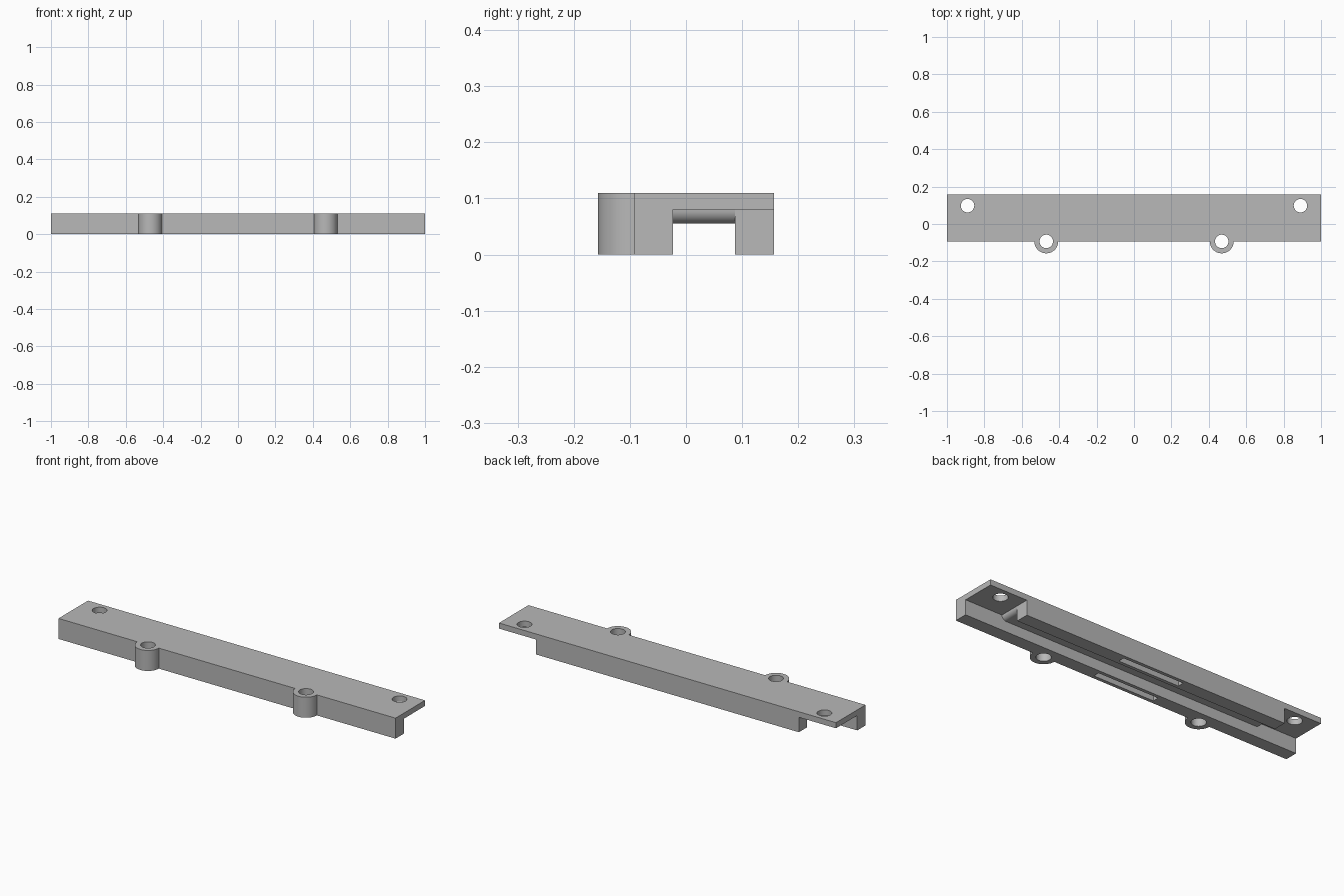
import bpy, bmesh, math
from mathutils import Vector

cube = bpy.data.objects.get("Cube")
if cube:
    bpy.data.objects.remove(cube, do_unlink=True)

grey = bpy.data.materials.new("matt grey")
grey.use_nodes = True
grey.diffuse_color = (0.48, 0.48, 0.48, 1)
grey.node_tree.nodes["Principled BSDF"].inputs["Base Color"].default_value = (0.48, 0.48, 0.48, 1)

HEIGHT, FRONT, BACK = 0.11, -0.093, 0.157
IN_FRONT, IN_BACK = -0.023, 0.087       # channel walls
PLATE, ROOF, END = 0.08, 0.055, 0.78    # end underside, channel roof, end of core
POST_X, POST_R, HOLE_R = 0.469, 0.064, 0.036


def prism(name, points, direction):
    """Solid made by sweeping a planar outline along a vector."""
    bm = bmesh.new()
    face = bm.faces.new([bm.verts.new(p) for p in points])
    swept = bmesh.ops.extrude_face_region(bm, geom=[face])["geom"]
    verts = [g for g in swept if isinstance(g, bmesh.types.BMVert)]
    bmesh.ops.translate(bm, verts=verts, vec=Vector(direction))
    bmesh.ops.recalc_face_normals(bm, faces=bm.faces)
    mesh = bpy.data.meshes.new(name)
    bm.to_mesh(mesh)
    bm.free()
    mesh.materials.append(grey)
    obj = bpy.data.objects.new(name, mesh)
    bpy.context.collection.objects.link(obj)
    return obj


def box(name, x0, x1, y0, y1, z0, z1):
    outline = [(x0, y0, z0), (x1, y0, z0), (x1, y1, z0), (x0, y1, z0)]
    return prism(name, outline, (0, 0, z1 - z0))


def cylinder(name, x, y, r, z0, z1, sides=48):
    turn = 2 * math.pi / sides
    outline = [(x + r * math.cos(turn * (i + 0.5)), y + r * math.sin(turn * (i + 0.5)), z0)
               for i in range(sides)]
    return prism(name, outline, (0, 0, z1 - z0))


def combine(target, tool, operation):
    mod = target.modifiers.new(tool.name, 'BOOLEAN')
    mod.operation, mod.solver, mod.object = operation, 'EXACT', tool
    bpy.context.view_layer.objects.active = target
    bpy.ops.object.modifier_apply(modifier=mod.name)
    bpy.data.objects.remove(tool, do_unlink=True)


# Main bar with two round posts on the front
bracket = box("mounting_bar", -1, 1, FRONT, BACK, 0, HEIGHT)
for side in (-1, 1):
    combine(bracket, cylinder("post", side * POST_X, FRONT, POST_R, 0, HEIGHT), 'UNION')

# Lengthwise channel, its roof rounding up towards both ends
radius = PLATE - ROOF
curve = [(END - radius + radius * math.sin(a), PLATE - radius * math.cos(a))
         for a in (math.pi / 2 * i / 10 for i in range(11))]
half = curve + [(1.1, PLATE), (1.1, -0.1)]
profile = half + [(-x, z) for x, z in reversed(half)]
channel = prism("channel_cutter", [(x, IN_FRONT, z) for x, z in profile],
                (0, IN_BACK - IN_FRONT, 0))
combine(bracket, channel, 'DIFFERENCE')

# Open back corners, leaving only the plate, and the screw holes
for side in (-1, 1):
    x0, x1 = sorted((side * END, side * 1.1))
    combine(bracket, box("corner_cutter", x0, x1, IN_BACK, 0.3, -0.1, PLATE), 'DIFFERENCE')
    for x, y in ((0.89, 0.098), (POST_X, FRONT)):
        combine(bracket, cylinder("hole_cutter", side * x, y, HOLE_R, -0.1, 0.3), 'DIFFERENCE')

# Blind slots in the undersides of both rails
for y in ((FRONT + IN_FRONT) / 2, (IN_BACK + BACK) / 2):
    combine(bracket, box("slot_cutter", -0.18, 0.18, y - 0.017, y + 0.017, -0.1, 0.05), 'DIFFERENCE')

# Smooth round surfaces, sharp edges
bpy.ops.object.select_all(action='DESELECT')
bracket.select_set(True)
bpy.context.view_layer.objects.active = bracket
bpy.ops.object.shade_smooth_by_angle(angle=math.radians(30))
